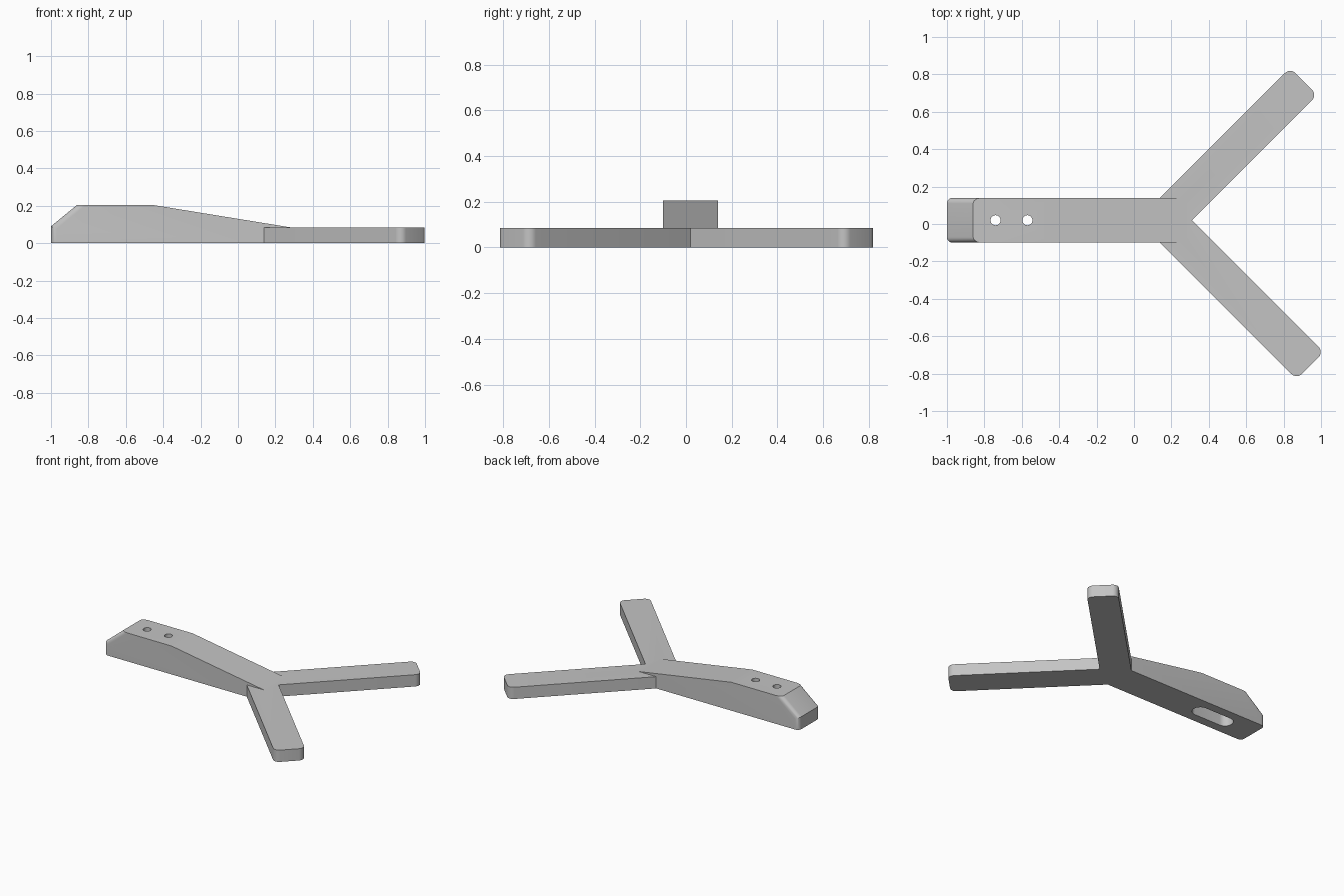
import bpy, bmesh
from mathutils import Vector

if "Cube" in bpy.data.objects:
    bpy.data.objects.remove(bpy.data.objects["Cube"])

grey = bpy.data.materials.new("light_grey")
grey.use_nodes = True
colour = (0.55, 0.55, 0.55, 1)
grey.diffuse_color = colour
grey.node_tree.nodes["Principled BSDF"].inputs["Base Color"].default_value = colour

MID = 0.02          # y of the stem's centre line
HALF = 0.12         # half the stem's width
ARM_H = 0.085


def prism(name, points, direction, round_rule, radius):
    """Extrude a polygon, then round the edges picked by round_rule(a, b)."""
    bm = bmesh.new()
    face = bm.faces.new([bm.verts.new(p) for p in points])
    new = bmesh.ops.extrude_face_region(bm, geom=[face])["geom"]
    bmesh.ops.translate(bm, vec=Vector(direction),
                        verts=[v for v in new if isinstance(v, bmesh.types.BMVert)])
    bmesh.ops.recalc_face_normals(bm, faces=bm.faces)
    picked = [e for e in bm.edges if round_rule(e.verts[0].co, e.verts[1].co)]
    if picked:
        bmesh.ops.bevel(bm, geom=picked, offset=radius, segments=6,
                        profile=0.5, affect='EDGES')
    bmesh.ops.recalc_face_normals(bm, faces=bm.faces)
    mesh = bpy.data.meshes.new(name)
    bm.to_mesh(mesh)
    bm.free()
    obj = bpy.data.objects.new(name, mesh)
    bpy.context.collection.objects.link(obj)
    mesh.materials.append(grey)
    return obj


def cylinder(name, x, radius, bottom, top):
    bpy.ops.mesh.primitive_cylinder_add(vertices=32, radius=radius, depth=top - bottom,
                                        location=(x, MID, (top + bottom) / 2))
    obj = bpy.context.object
    obj.name = name
    obj.data.materials.append(grey)
    return obj


def combine(target, tool, operation):
    bpy.ops.object.select_all(action='DESELECT')
    bpy.context.view_layer.objects.active = target
    target.select_set(True)
    mod = target.modifiers.new(operation.lower(), 'BOOLEAN')
    mod.operation, mod.object, mod.solver = operation, tool, 'EXACT'
    bpy.ops.object.modifier_apply(modifier=mod.name)
    bpy.data.objects.remove(tool)


# Stem: side profile with a nose chamfer and a long slope down to the arms
profile = [(-1, 0), (-1, 0.09), (-0.86, 0.205), (-0.46, 0.205), (0.29, 0.083), (0.29, 0)]
body = prism("forked_bracket", [(x, MID - HALF, z) for x, z in profile],
             (0, 2 * HALF, 0),
             lambda a, b: abs(a.y - b.y) < 0.01 and min(a.x, b.x) < -0.99
             and max(a.x, b.x) < -0.8, 0.03)


# Arms: 45 degree bars, given by the sums x + side * y and differences x - side * y
def arm(name, side, along, across):
    corners = [(along[0], across[0]), (along[1], across[0]),
               (along[1], across[1]), (along[0], across[1])]
    points = [((s + d) / 2, side * (s - d) / 2, 0) for s, d in corners]
    return prism(name, points, (0, 0, ARM_H),
                 lambda a, b: abs(a.z - b.z) > 0.01 and a.x + side * a.y > 1, 0.04)


combine(body, arm("rear_arm", 1, (0.24, 1.67), (0, 0.29)), 'UNION')
combine(body, arm("front_arm", -1, (0.22, 1.70), (0.04, 0.33)), 'UNION')

# Screw holes through the top, and the slot below that holds the heads
HOLES = (-0.74, -0.57)
R, SLOT_TOP = 0.055, 0.14
ends = (HOLES[0] - 0.02, HOLES[1] + 0.02)
slot = prism("slot_cutter", [(ends[0], MID - R, -0.1), (ends[1], MID - R, -0.1),
                             (ends[1], MID + R, -0.1), (ends[0], MID + R, -0.1)],
             (0, 0, SLOT_TOP + 0.1), lambda a, b: False, 0)
for x in ends:
    combine(slot, cylinder("slot_end", x, R, -0.1, SLOT_TOP), 'UNION')
combine(body, slot, 'DIFFERENCE')
for x in HOLES:
    combine(body, cylinder("hole_cutter", x, 0.027, 0.1, 0.3), 'DIFFERENCE')

# Smooth the rounded corners, keep the hard edges
bpy.ops.object.select_all(action='DESELECT')
body.select_set(True)
bpy.context.view_layer.objects.active = body
bpy.ops.object.shade_smooth_by_angle(angle=0.5)
